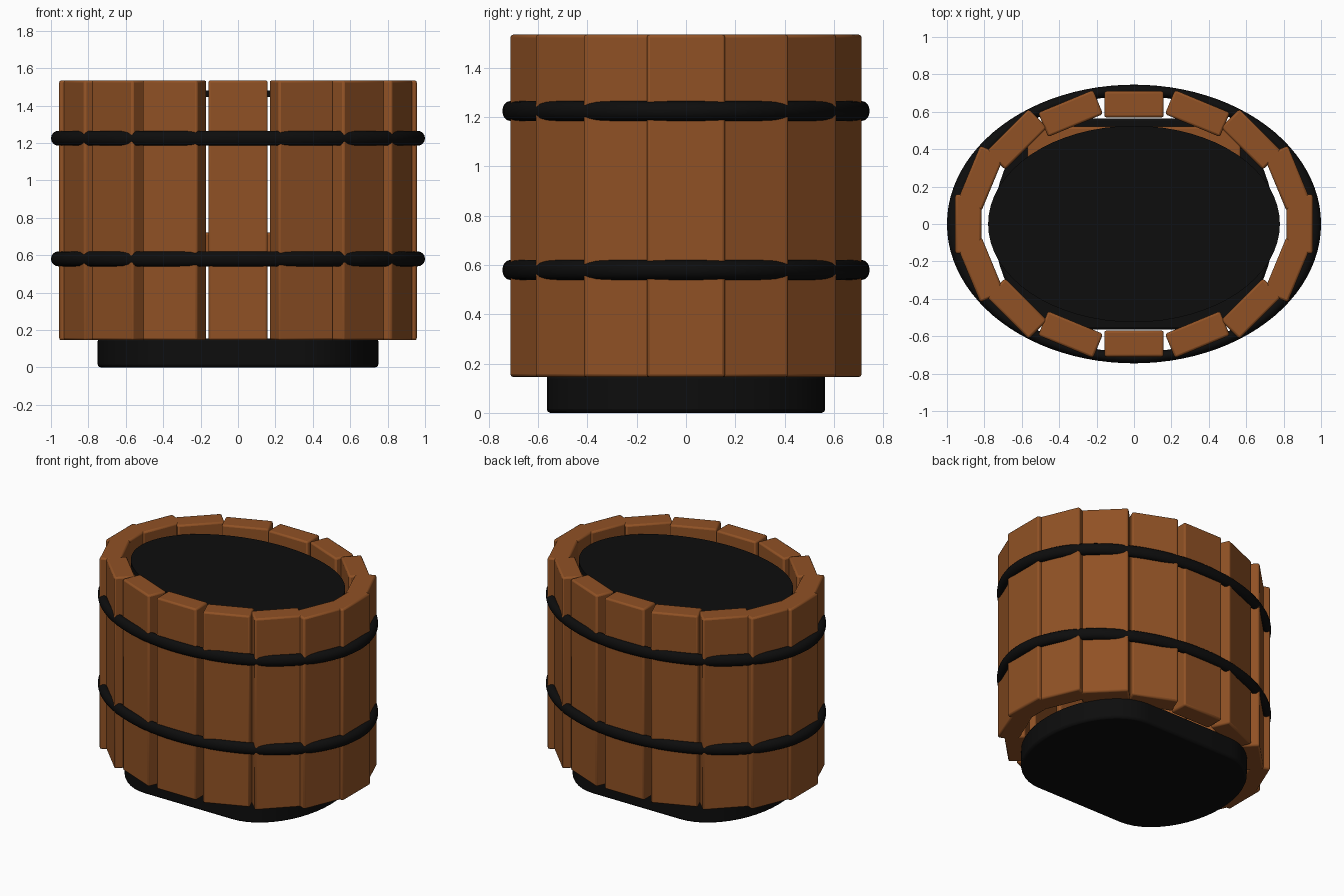
import bpy, bmesh
from math import sin, cos, pi, radians

if "Cube" in bpy.data.objects:
    bpy.data.objects.remove(bpy.data.objects["Cube"], do_unlink=True)


def make_material(name, colour):
    mat = bpy.data.materials.new(name)
    mat.use_nodes = True
    mat.diffuse_color = colour
    mat.node_tree.nodes["Principled BSDF"].inputs["Base Color"].default_value = colour
    return mat


wood = make_material("brown wood", (0.28, 0.083, 0.018, 1))
black = make_material("black", (0.004, 0.004, 0.004, 1))


def finish(obj, name, mat, bevel=0):
    obj.name = name
    obj.data.materials.append(mat)
    if bevel:
        mod = obj.modifiers.new("soft edges", "BEVEL")
        mod.width = bevel
        mod.segments = 2
        mod.limit_method = "ANGLE"
    bpy.ops.object.select_all(action="DESELECT")
    obj.select_set(True)
    bpy.context.view_layer.objects.active = obj
    bpy.ops.object.shade_smooth_by_angle(angle=radians(35))
    return obj


def board(name, centre, size, turn=0):
    bpy.ops.mesh.primitive_cube_add(size=1, location=centre, rotation=(0, 0, turn))
    obj = bpy.context.object
    obj.scale = size
    bpy.ops.object.transform_apply(location=False, rotation=False, scale=True)
    return finish(obj, name, wood, 0.012)


def slab(name, outline, bottom, top, bevel):
    bm = bmesh.new()
    face = bm.faces.new([bm.verts.new((x, y, bottom)) for x, y in outline])
    up = bmesh.ops.extrude_face_region(bm, geom=[face])["geom"]
    bmesh.ops.translate(bm, vec=(0, 0, top - bottom),
                        verts=[v for v in up if isinstance(v, bmesh.types.BMVert)])
    bmesh.ops.recalc_face_normals(bm, faces=bm.faces)
    mesh = bpy.data.meshes.new(name)
    bm.to_mesh(mesh)
    bm.free()
    obj = bpy.data.objects.new(name, mesh)
    bpy.context.collection.objects.link(obj)
    return finish(obj, name, black, bevel)


# Upright staves set around an oval
STAVES = 16
for i in range(STAVES):
    a = 2 * pi * i / STAVES
    board(f"stave_{i + 1}", (0.886 * cos(a), 0.64 * sin(a), 0.84),
          (0.14, 0.318, 1.39), a)

# Two oval hoops
for name, z in (("lower_hoop", 0.58), ("upper_hoop", 1.225)):
    bpy.ops.mesh.primitive_torus_add(major_radius=0.96, minor_radius=0.04,
                                     major_segments=96, minor_segments=16,
                                     location=(0, 0, z))
    bpy.context.object.scale.y = 0.745
    finish(bpy.context.object, name, black)

# Foot: straight long sides with rounded ends
STEPS = 24
ends = []
for side in (1, -1):
    for i in range(STEPS + 1):
        a = -pi / 2 + pi * i / STEPS
        ends.append((side * (0.35 + 0.4 * cos(a)), side * 0.565 * sin(a)))
slab("foot", ends, 0, 0.155, 0.015)

# Water surface near the rim
oval = [(0.78 * cos(2 * pi * i / 64), 0.525 * sin(2 * pi * i / 64)) for i in range(64)]
slab("water", oval, 1.445, 1.48, 0)

# Seat inside, along the back
board("seat", (0, 0.335, 0.65), (1.14, 0.37, 0.14))
